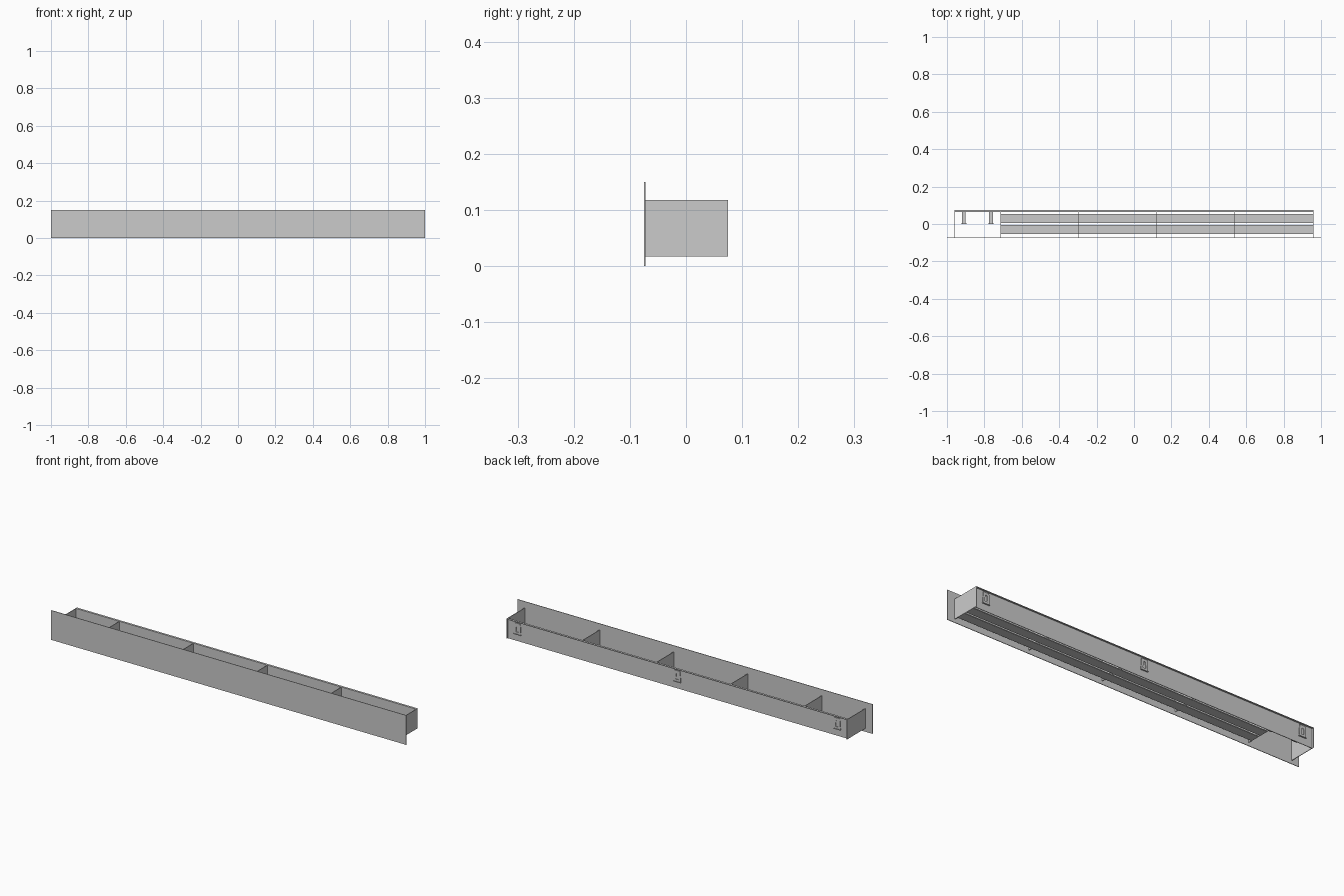
import bpy, math
from mathutils import Matrix

if "Cube" in bpy.data.objects:
    bpy.data.objects.remove(bpy.data.objects["Cube"])


def box(name, x, y, z):
    """Axis-aligned box from (min, max) pairs."""
    bpy.ops.mesh.primitive_cube_add(size=1)
    ob = bpy.context.object
    ob.name = name
    c = [(a + b) / 2 for a, b in (x, y, z)]
    s = [b - a for a, b in (x, y, z)]
    ob.data.transform(Matrix.Translation(c) @ Matrix.Diagonal((*s, 1)))
    return ob


T = 0.003                      # sheet thickness
FRONT, BACK = -0.075, 0.075
REAR = 0.067                   # outer face of the recessed rear panel
Z0, Z1 = 0.017, 0.118
END = 0.96

# Wide fascia and rear panel with its outward top lip
box("front_panel", (-1, 1), (FRONT, FRONT + T), (0, 0.15))
box("back_panel", (-END, END), (REAR - T, REAR), (Z0, Z1))
box("back_top_lip", (-END, END), (REAR - T, BACK), (Z1 - T, Z1))

# End plates
for side, s in (("left", -1), ("right", 1)):
    xs = sorted((s * END, s * (END - T)))
    box(f"{side}_end_plate", xs, (FRONT + T, BACK), (Z0, Z1))

# Dividers, evenly spaced
for i in range(4):
    x = -0.715 + i * 0.417
    box(f"divider_{i + 1}", (x, x + T), (FRONT + T, REAR - T), (Z0, Z1))

# Two long slats forming the bottom
for name, y in (("front_slat", (-0.054, -0.006)), ("back_slat", (0.005, 0.053))):
    box(name, (-0.715, END - T), y, (Z0, Z0 + 0.004))

# Hooks inside the open compartment
for i, x in enumerate((-0.91, -0.765)):
    box(f"hook_stem_{i + 1}", (x - 0.01, x + 0.01), (0.0, REAR - T), (0.066, 0.069))
    box(f"hook_tip_{i + 1}", (x - 0.016, x + 0.016), (0.0, 0.004), (0.062, 0.073))


def hanger_plate(name, x):
    """Thin plate with an arched slot, facing the rear."""
    outer = [(-0.02, 0), (0.02, 0), (0.016, 0.055), (-0.016, 0.055)]
    slot = [(-0.008, 0.010), (0.008, 0.010)]
    slot += [(0.006 * math.cos(a), 0.036 + 0.006 * math.sin(a))
             for a in (math.pi * k / 8 for k in range(9))]
    cu = bpy.data.curves.new(name, 'CURVE')
    cu.dimensions = '2D'
    cu.fill_mode = 'BOTH'
    cu.extrude = 0.0015
    for pts in (outer, slot):
        sp = cu.splines.new('POLY')
        sp.points.add(len(pts) - 1)
        for p, (u, v) in zip(sp.points, pts):
            p.co = (u, v, 0, 1)
        sp.use_cyclic_u = True
    ob = bpy.data.objects.new(name, cu)
    bpy.context.collection.objects.link(ob)
    ob.rotation_euler.x = math.pi / 2
    ob.location = (x, REAR + 0.003, 0.054)


# Wall hangers on the rear
for i, x in enumerate((-0.9, 0, 0.9)):
    hanger_plate(f"wall_hanger_{i + 1}", x)
    box(f"hanger_foot_{i + 1}", (x - 0.02, x + 0.02), (REAR, BACK - 0.001), (0.051, 0.054))
